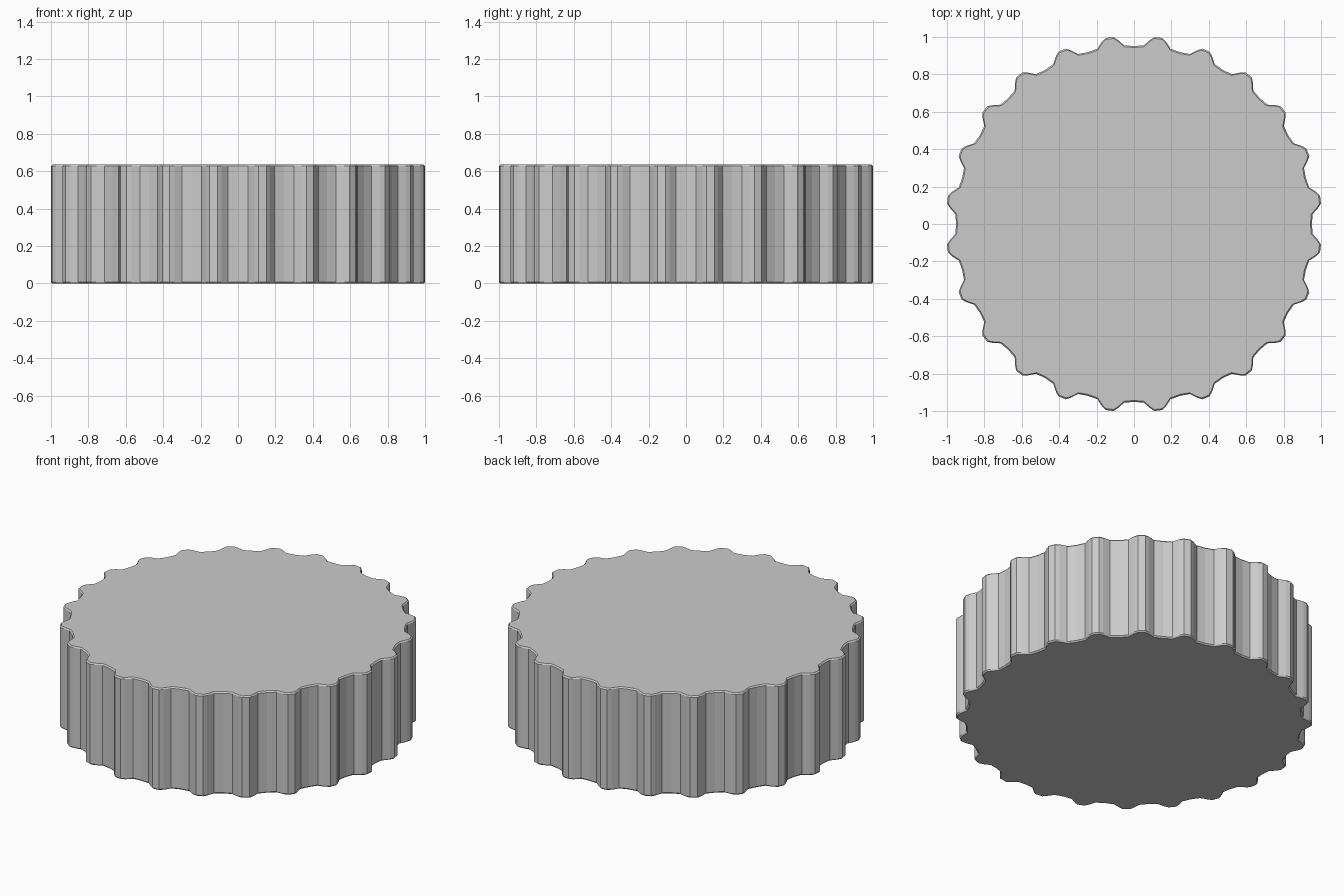
import bpy, bmesh, math

if "Cube" in bpy.data.objects:
    bpy.data.objects.remove(bpy.data.objects["Cube"])

TEETH = 24
HEIGHT = 0.635
BEVEL = 0.008

# One scallop: angle in degrees from the valley centre, radius
TOOTH = [(-3.2, 0.957), (0, 0.951), (3.2, 0.957), (5.1, 0.990),
         (6.3, 1.006), (8.7, 1.006), (9.9, 0.990)]

# Scalloped outline
outline = []
for i in range(TEETH):
    for deg, r in TOOTH:
        a = math.radians(i * 360 / TEETH + deg)
        outline.append((r * math.cos(a), r * math.sin(a)))

# Stacked rings: inset edge, full wall, inset edge
bm = bmesh.new()
rings = []
for z, inset in [(0, BEVEL), (BEVEL, 0), (HEIGHT - BEVEL, 0), (HEIGHT, BEVEL)]:
    rings.append([bm.verts.new((x * (1 - inset), y * (1 - inset), z)) for x, y in outline])

# Side walls
n = len(outline)
for low, high in zip(rings, rings[1:]):
    for i in range(n):
        j = (i + 1) % n
        bm.faces.new((low[i], low[j], high[j], high[i]))

# Bottom and top caps
bm.faces.new(rings[0][::-1])
bm.faces.new(rings[-1])
bmesh.ops.recalc_face_normals(bm, faces=bm.faces[:])

mesh = bpy.data.meshes.new("fluted_disc")
bm.to_mesh(mesh)
bm.free()
disc = bpy.data.objects.new("fluted_disc", mesh)
bpy.context.collection.objects.link(disc)
